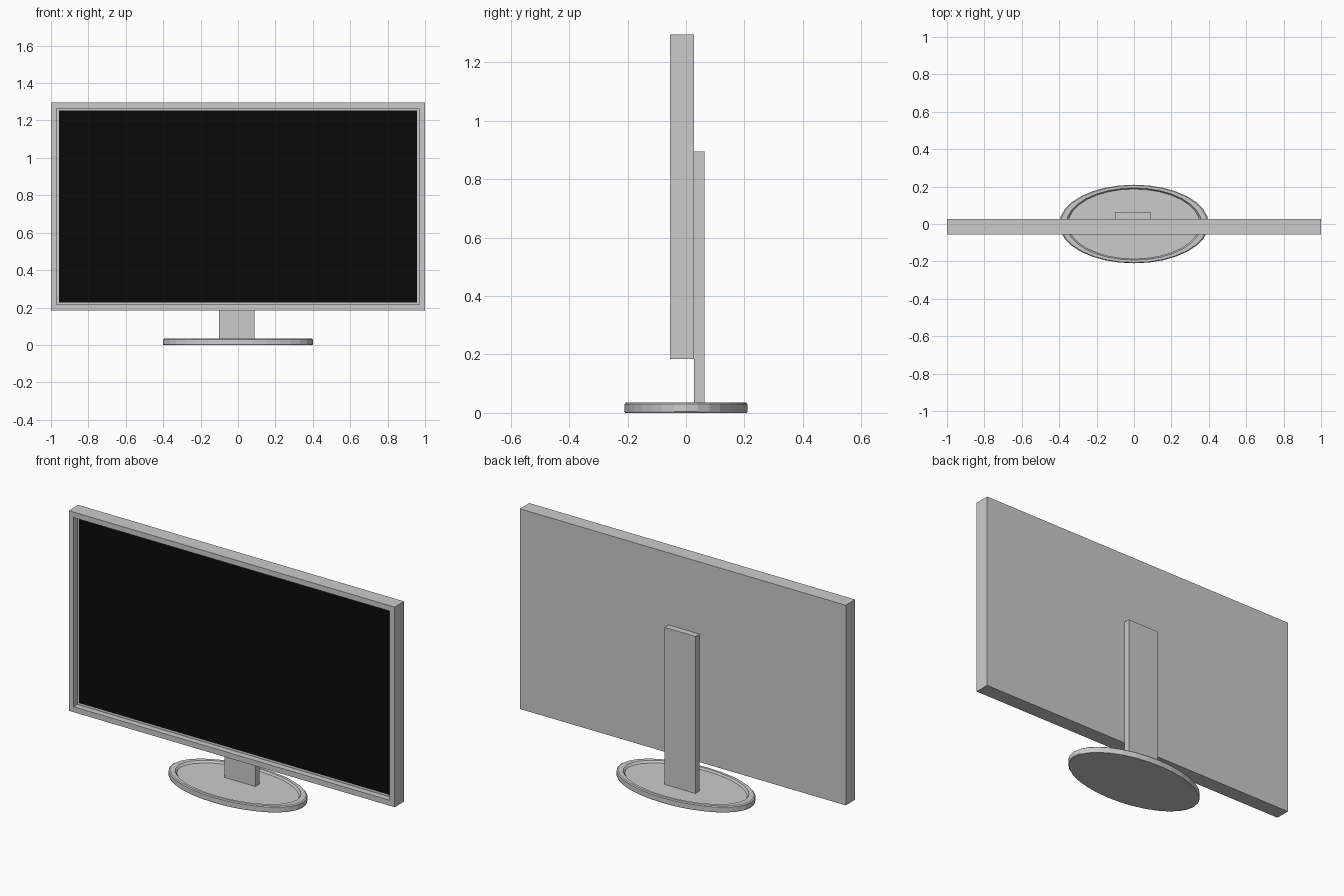
import bpy, bmesh, math
from mathutils import Vector

if "Cube" in bpy.data.objects:
    bpy.data.objects.remove(bpy.data.objects["Cube"])


def finish(name, bm):
    bmesh.ops.recalc_face_normals(bm, faces=bm.faces)
    mesh = bpy.data.meshes.new(name)
    bm.to_mesh(mesh)
    bm.free()
    obj = bpy.data.objects.new(name, mesh)
    bpy.context.collection.objects.link(obj)
    return obj


def box_mesh(lo, hi):
    lo, hi = Vector(lo), Vector(hi)
    bm = bmesh.new()
    bmesh.ops.create_cube(bm, size=1)
    bmesh.ops.scale(bm, vec=hi - lo, verts=bm.verts)
    bmesh.ops.translate(bm, vec=(lo + hi) / 2, verts=bm.verts)
    return bm


# Casing: slab with a bezel inset and a recessed front
bm = box_mesh((-1, -0.055, 0.185), (1, 0.028, 1.295))
bm.normal_update()
front = min(bm.faces, key=lambda f: f.calc_center_median().y)
bmesh.ops.inset_region(bm, faces=[front], thickness=0.043)
pocket = bmesh.ops.extrude_discrete_faces(bm, faces=[front])["faces"][0]
bmesh.ops.translate(bm, vec=(0, 0.033, 0), verts=pocket.verts)
finish("casing", bm)

# Screen: thin black panel lying in the recess
screen = finish("screen", box_mesh((-0.957, -0.025, 0.228), (0.957, -0.0215, 1.252)))
black = bpy.data.materials.new("screen_black")
black.diffuse_color = (0.003, 0.003, 0.003, 1)
black.use_nodes = True
black.node_tree.nodes["Principled BSDF"].inputs["Base Color"].default_value = black.diffuse_color
screen.data.materials.append(black)

# Stand: upright slightly off centre behind the casing
finish("stand", box_mesh((-0.102, 0.028, 0.02), (0.087, 0.063, 0.895)))

# Base: elliptical dish from stacked rings (radius x, radius y, z)
SIDES = 32
profile = [(0.397, 0.208, 0), (0.4, 0.21, 0.004), (0.4, 0.21, 0.030),
           (0.393, 0.206, 0.035), (0.362, 0.193, 0.035), (0.352, 0.187, 0.024)]
bm = bmesh.new()
rings = []
for rx, ry, z in profile:
    angles = [2 * math.pi * i / SIDES for i in range(SIDES)]
    rings.append([bm.verts.new((rx * math.cos(a), ry * math.sin(a), z)) for a in angles])
for a, b in zip(rings, rings[1:]):
    for i in range(SIDES):
        j = (i + 1) % SIDES
        bm.faces.new((a[i], a[j], b[j], b[i]))
bm.faces.new(rings[0][::-1])
bm.faces.new(rings[-1])
finish("base", bm)
